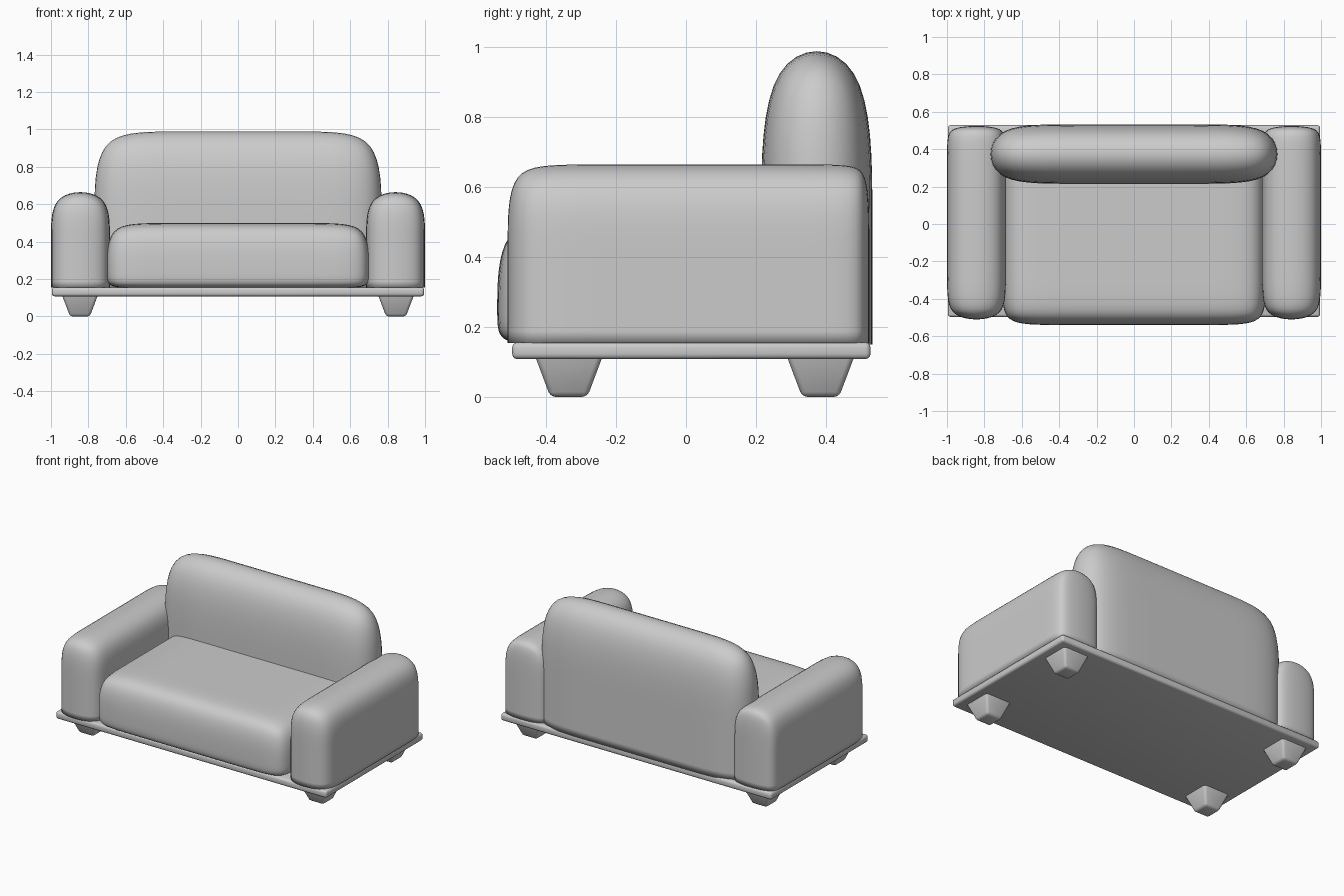
import bpy, bmesh
from mathutils import Matrix, Vector

if "Cube" in bpy.data.objects:
    bpy.data.objects.remove(bpy.data.objects["Cube"])


def finish(bm, name):
    mesh = bpy.data.meshes.new(name)
    bm.to_mesh(mesh)
    bm.free()
    ob = bpy.data.objects.new(name, mesh)
    bpy.context.collection.objects.link(ob)
    return ob


def box(lo, hi):
    bm = bmesh.new()
    bmesh.ops.create_cube(bm, size=1)
    lo, hi = Vector(lo), Vector(hi)
    for v in bm.verts:
        v.co = [lo[i] if v.co[i] < 0 else hi[i] for i in range(3)]
    return bm


def cushion(name, lo, hi, cuts, crease_bottom=True):
    """Subdivided box; cuts = positions of support loops per axis."""
    bm = box(lo, hi)
    for axis, values in enumerate(cuts):
        no = Vector((0, 0, 0))
        no[axis] = 1
        for c in values:
            bmesh.ops.bisect_plane(bm, geom=bm.verts[:] + bm.edges[:] + bm.faces[:],
                                   plane_co=no * c, plane_no=no)
    if crease_bottom:
        layer = bm.edges.layers.float.new("crease_edge")
        for e in bm.edges:
            low = all(abs(v.co.z - lo[2]) < 1e-5 for v in e.verts)
            if low and any(abs(f.normal.z) < 0.5 for f in e.link_faces):
                e[layer] = 1.0
    for f in bm.faces:
        f.smooth = True
    ob = finish(bm, name)
    sub = ob.modifiers.new("soft", 'SUBSURF')
    sub.levels = sub.render_levels = 3
    return ob


def bevelled(bm, name, width):
    bmesh.ops.bevel(bm, geom=bm.edges[:], offset=width, segments=3,
                    profile=0.5, affect='EDGES')
    for f in bm.faces:
        f.smooth = True
    ob = finish(bm, name)
    bpy.ops.object.select_all(action='DESELECT')
    ob.select_set(True)
    bpy.context.view_layer.objects.active = ob
    bpy.ops.object.shade_smooth_by_angle()
    return ob


# base board
bevelled(box((-0.995, -0.497, 0.108), (0.995, 0.528, 0.156)), "base", 0.015)

# seat and backrest
cushion("seat", (-0.705, -0.54, 0.148), (0.705, 0.36, 0.5),
        [(-0.45, 0.45), (-0.35, 0.3), (0.22,)], crease_bottom=False)
cushion("backrest", (-0.785, 0.215, 0.15), (0.785, 0.533, 1.01),
        [(-0.38, 0.38), (), (0.5,)])

# armrests and legs, both sides
for side, s in (("right", 1), ("left", -1)):
    x0, x1 = sorted((0.685 * s, 1.0 * s))
    cushion(side + "_armrest", (x0, -0.518, 0.154), (x1, 0.528, 0.675),
            [(), (-0.33, 0.44), (0.43,)])
    for end, y in (("front", -0.335), ("back", 0.385)):
        bm = box((-0.1, -0.1, 0), (0.1, 0.1, 0.125))
        for v in bm.verts:
            if v.co.z < 0.05:
                v.co.x *= 0.53
                v.co.y *= 0.53
        bmesh.ops.transform(bm, matrix=Matrix.Translation((0.845 * s, y, 0)),
                            verts=bm.verts[:])
        bevelled(bm, f"{end}_{side}_leg", 0.015)
